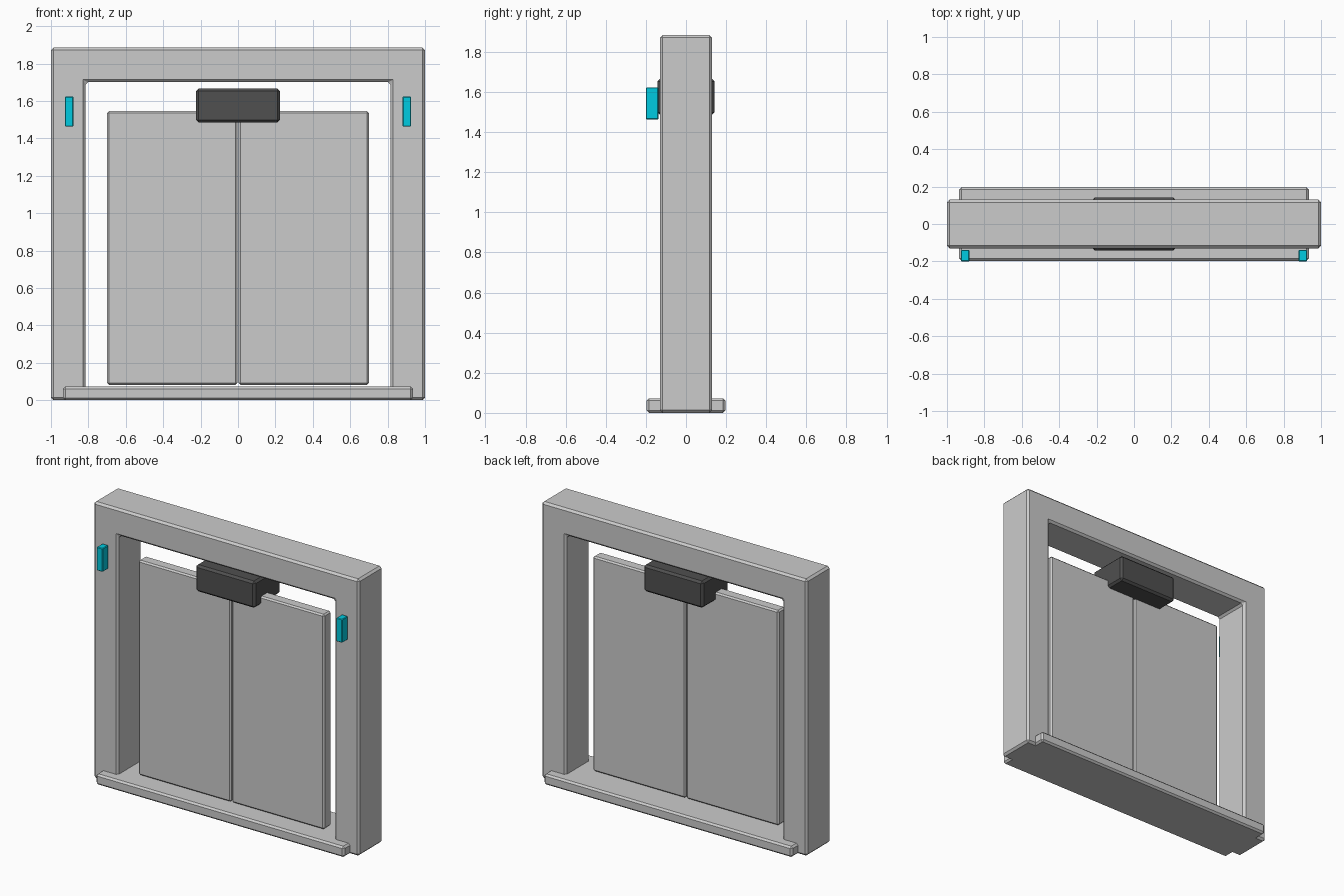
import bpy, bmesh

if "Cube" in bpy.data.objects:
    bpy.data.objects.remove(bpy.data.objects["Cube"])


def material(name, rgb):
    m = bpy.data.materials.new(name)
    m.diffuse_color = (*rgb, 1)
    m.use_nodes = True
    m.node_tree.nodes["Principled BSDF"].inputs["Base Color"].default_value = m.diffuse_color
    return m


def extrude_profile(name, pts, y0, y1, bevel, mat=None):
    """Extrude an XZ outline from y0 to y1 and chamfer its edges."""
    bm = bmesh.new()
    face = bm.faces.new([bm.verts.new((x, y0, z)) for x, z in pts])
    ext = bmesh.ops.extrude_face_region(bm, geom=[face])
    verts = [g for g in ext["geom"] if isinstance(g, bmesh.types.BMVert)]
    bmesh.ops.translate(bm, verts=verts, vec=(0, y1 - y0, 0))
    bmesh.ops.recalc_face_normals(bm, faces=bm.faces)
    me = bpy.data.meshes.new(name)
    bm.to_mesh(me)
    bm.free()
    ob = bpy.data.objects.new(name, me)
    bpy.context.collection.objects.link(ob)
    mod = ob.modifiers.new("chamfer", "BEVEL")
    mod.width = bevel
    mod.segments = 1
    if mat:
        me.materials.append(mat)
    return ob


def box(name, x0, x1, y0, y1, z0, z1, bevel, mat=None):
    pts = [(x0, z0), (x1, z0), (x1, z1), (x0, z1)]
    return extrude_profile(name, pts, y0, y1, bevel, mat)


dark = material("dark_grey", (0.08, 0.08, 0.08))
cyan = material("cyan", (0.0, 0.6, 0.75))

# One-piece door frame: two posts and a header
W, H, IW, IH = 1.0, 1.885, 0.815, 1.7
extrude_profile("door_frame", [(-W, 0), (-IW, 0), (-IW, IH), (IW, IH),
                               (IW, 0), (W, 0), (W, H), (-W, H)], -0.13, 0.13, 0.014)

# Floor threshold
box("threshold", -0.935, 0.935, -0.197, 0.197, 0.0, 0.073, 0.012)

# Lock housing passing through above the doors
box("lock_housing", -0.224, 0.224, -0.142, 0.142, 1.485, 1.667, 0.014, dark)

# Door leaves and status lights on both sides
for side, s in (("left", -1), ("right", 1)):
    x0, x1 = sorted((s * 0.003, s * 0.7))
    box(f"door_leaf_{side}", x0, x1, -0.075, 0.005, 0.082, 1.545, 0.01)
    x0, x1 = sorted((s * 0.88, s * 0.925))
    box(f"status_light_{side}", x0, x1, -0.2, -0.138, 1.463, 1.623, 0.004, cyan)
